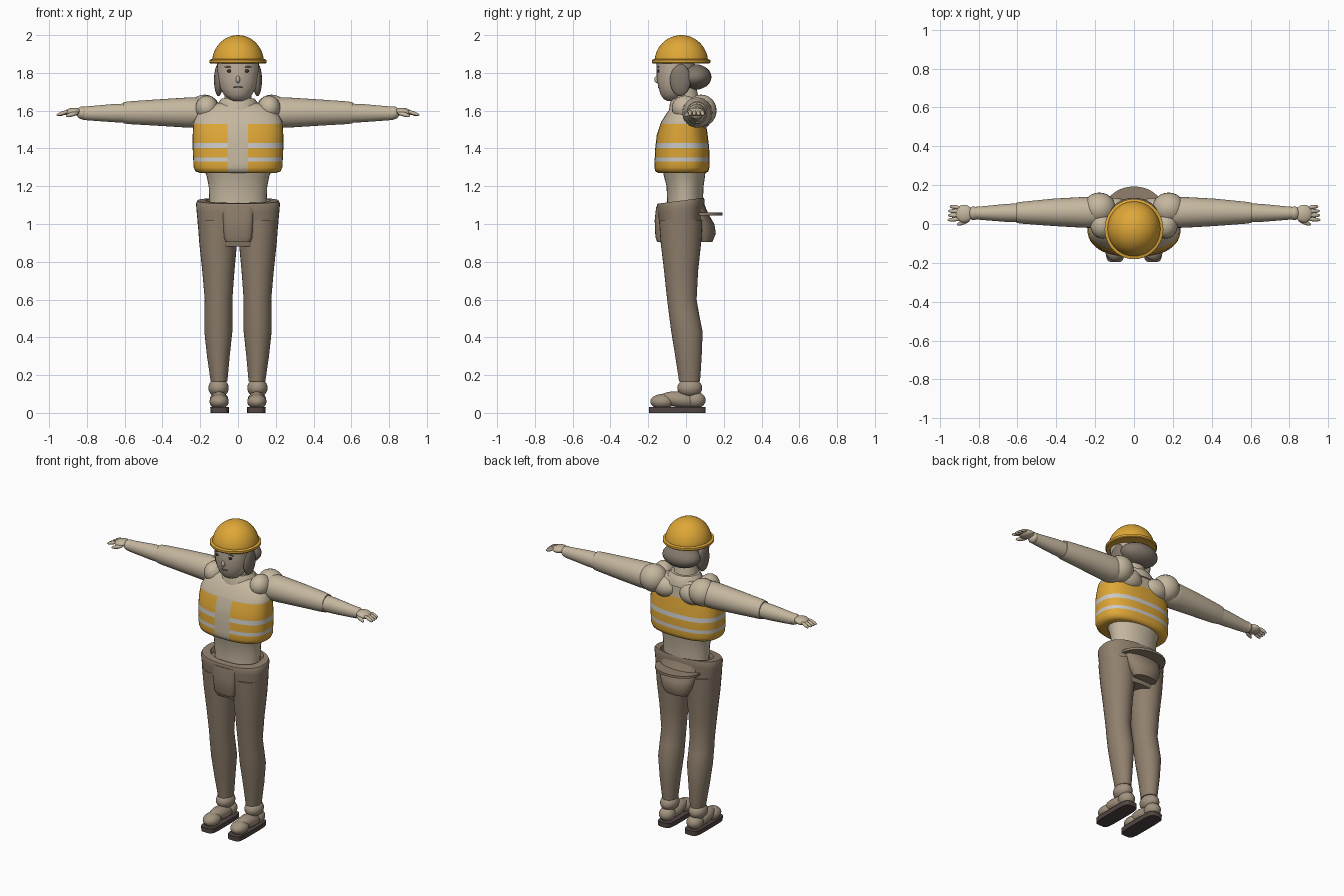
import bpy, bmesh, math
from mathutils import Vector, Matrix


def material(name, r, g, b):
    m = bpy.data.materials.new(name)
    m.diffuse_color = [(c / 255) ** 2.2 for c in (r, g, b)] + [1]
    return m


SKIN = material("warm_tan", 196, 182, 158)
FACE = material("face_beige", 190, 174, 156)
TROUSER = material("trouser_brown", 143, 127, 109)
HAIR = material("hair_grey_brown", 129, 118, 106)
ORANGE = material("safety_orange", 222, 166, 58)
SILVER = material("reflective_silver", 200, 200, 200)
SOLE = material("sole_dark", 82, 72, 68)
SHOE = material("shoe_taupe", 160, 145, 126)
DARK = material("eye_dark", 60, 50, 46)


def finish(bm, name, mats, angle=40):
    bmesh.ops.recalc_face_normals(bm, faces=bm.faces)
    me = bpy.data.meshes.new(name)
    bm.to_mesh(me)
    bm.free()
    for m in mats:
        me.materials.append(m)
    me.shade_smooth()
    me.set_sharp_from_angle(angle=math.radians(angle))
    ob = bpy.data.objects.new(name, me)
    bpy.context.collection.objects.link(ob)
    return ob


def loft_bm(rings, axis="z", seg=32, power=2.0):
    """Rings are (position, centre1, centre2, radius1, radius2)."""
    bm = bmesh.new()
    loops = []
    for t, c1, c2, r1, r2 in rings:
        loop = []
        for i in range(seg):
            a = math.tau * i / seg
            c, s = math.cos(a), math.sin(a)
            u = c1 + r1 * math.copysign(abs(c) ** (2 / power), c)
            v = c2 + r2 * math.copysign(abs(s) ** (2 / power), s)
            loop.append(bm.verts.new((u, v, t) if axis == "z" else (t, u, v)))
        loops.append(loop)
    for a, b in zip(loops, loops[1:]):
        for i in range(seg):
            j = (i + 1) % seg
            bm.faces.new((a[i], a[j], b[j], b[i]))
    bm.faces.new(loops[0])
    bm.faces.new(loops[-1])
    return bm


def loft(name, rings, mat, **kw):
    return finish(loft_bm(rings, **kw), name, [mat])


def ball(name, loc, size, mat, rot=(0, 0, 0), seg=24):
    bm = bmesh.new()
    bmesh.ops.create_uvsphere(bm, u_segments=seg, v_segments=seg // 2, radius=1)
    ob = finish(bm, name, [mat])
    ob.location, ob.scale, ob.rotation_euler = loc, size, rot
    return ob


def rod(name, a, b, r, mat):
    a, b = Vector(a), Vector(b)
    d = b - a
    ob = ball(name, (a + b) / 2, (r, r, d.length / 2 + r * .6), mat, seg=12)
    ob.rotation_euler = d.to_track_quat("Z", "Y").to_euler()
    return ob


# hard hat: dome and flat brim
dome = [(1.85, 0, -.025, .137, .142)]
for i in range(1, 13):
    a = math.pi / 2 * i / 12.15
    dome.append((1.855 + .145 * math.sin(a), 0, -.025, .137 * math.cos(a), .142 * math.cos(a)))
loft("hard_hat_dome", dome, ORANGE, seg=40)
loft("hard_hat_brim", [(1.85, 0, -.026, .146, .15), (1.855, 0, -.026, .151, .155),
     (1.868, 0, -.026, .151, .155), (1.873, 0, -.026, .14, .144)], ORANGE, seg=40)

# head
loft("head", [(1.652, 0, -.075, .025, .025), (1.662, 0, -.07, .05, .048), (1.685, 0, -.063, .075, .072),
     (1.72, 0, -.058, .095, .087), (1.76, 0, -.056, .105, .097), (1.81, 0, -.055, .11, .102),
     (1.86, 0, -.055, .11, .1)], FACE)
ball("hair_back", (0, .045, 1.778), (.125, .09, .068), HAIR)
ball("nose", (0, -.152, 1.765), (.012, .016, .02), FACE, seg=12)
ball("mouth", (0, -.141, 1.724), (.028, .008, .006), HAIR, seg=12)
for s in (-1, 1):
    ball("hair_side", (s * .103, -.03, 1.762), (.024, .055, .085), HAIR)
    ball("eye", (s * .045, -.146, 1.81), (.014, .006, .009), DARK, seg=12)
    ball("eyebrow", (s * .048, -.146, 1.832), (.023, .005, .004), HAIR, seg=12)

# neck and collar
loft("neck", [(1.58, 0, .01, .085, .08), (1.64, 0, 0, .075, .075), (1.72, 0, -.01, .068, .065)], SKIN)
loft("collar", [(1.6, 0, .01, .12, .10), (1.64, 0, .01, .105, .095), (1.664, 0, .005, .088, .08)], SKIN)

# torso with vest: cut at stripe heights, coloured by height and front gap
body = loft_bm([(1.27, 0, -.022, .2, .125), (1.278, 0, -.022, .225, .14), (1.30, 0, -.022, .235, .146),
                (1.40, 0, -.02, .24, .143), (1.47, 0, -.02, .24, .135), (1.54, 0, -.014, .235, .118),
                (1.59, 0, .0, .21, .1), (1.625, 0, .01, .165, .085), (1.64, 0, .015, .12, .07)],
               seg=48, power=2.5)
cuts = [((0, 0, z), (0, 0, 1)) for z in (1.33, 1.352, 1.402, 1.43, 1.53)]
cuts += [((x, 0, 0), (1, 0, 0)) for x in (-.055, .052)]
for co, no in cuts:
    bmesh.ops.bisect_plane(body, geom=body.verts[:] + body.edges[:] + body.faces[:],
                           plane_co=co, plane_no=no, dist=1e-5)
for f in body.faces:
    c = f.calc_center_median()
    if c.z > 1.53 or (-.055 < c.x < .052 and c.y < 0 and c.z > 1.272):
        f.material_index = 0
    else:
        f.material_index = 2 if 1.33 < c.z < 1.352 or 1.402 < c.z < 1.43 else 1
finish(body, "torso_vest", [SKIN, ORANGE, SILVER], 50)

# waist
loft("waist", [(1.08, 0, -.005, .15, .095), (1.13, 0, -.005, .152, .095), (1.2, 0, -.005, .155, .098),
     (1.25, 0, -.008, .165, .108), (1.29, 0, -.01, .18, .115)], SKIN)

# hips, with a waistband that rises toward the back
hips = loft_bm([(.88, 0, -.025, .17, .10), (.93, 0, -.027, .20, .113), (1.0, 0, -.028, .213, .118),
                (1.08, 0, -.028, .22, .124), (1.11, 0, -.028, .222, .127), (1.125, 0, -.028, .215, .123),
                (1.125, 0, -.01, .17, .105), (1.10, 0, -.01, .16, .10)], seg=40, power=2.4)
for v in hips.verts:
    if v.co.z > 1.05:
        v.co.z += .13 * (v.co.y + .015)
finish(hips, "trouser_hips", [TROUSER])

# front flap, rear pouch and thin rear shelf
loft("front_flap", [(.905, 0, -.125, .065, .028), (.93, 0, -.128, .075, .034), (1.02, 0, -.13, .08, .036),
     (1.09, 0, -.13, .085, .028)], TROUSER, power=3)
loft("rear_pouch", [(.905, 0, .10, .08, .04), (.95, 0, .095, .105, .063), (1.0, 0, .08, .12, .07),
     (1.05, 0, .07, .13, .05), (1.11, 0, .06, .13, .035)], TROUSER)
loft("rear_shelf", [(1.045, 0, .075, .15, .118), (1.06, 0, .075, .15, .118)], TROUSER, seg=40)

for s in (-1, 1):
    # trouser leg
    loft("trouser_leg", [(.165, s * .1, .018, .044, .055), (.19, s * .101, .018, .047, .058),
         (.3, s * .104, .013, .06, .07), (.43, s * .104, .005, .074, .083), (.52, s * .104, -.01, .074, .08),
         (.6, s * .103, -.022, .073, .078), (.75, s * .104, -.026, .085, .09),
         (.9, s * .105, -.027, .1, .107), (1.02, s * .107, -.028, .107, .115)], TROUSER)
    # shoe: ankle cuff, foot, toe, sole
    ball("ankle_cuff", (s * .103, .02, .132), (.054, .066, .05), SHOE)
    ball("shoe_heel", (s * .1, .05, .068), (.049, .054, .044), SHOE)
    ball("shoe_instep", (s * .1, -.03, .07), (.047, .11, .042), SHOE, rot=(-.12, 0, 0))
    ball("shoe_toe", (s * .1, -.125, .06), (.051, .064, .04), SHOE)
    loft("shoe_sole", [(0, s * .097, -.046, .049, .15), (.03, s * .097, -.046, .05, .15)], SOLE, power=5)

    # shoulder
    ball("shoulder", (s * .178, .08, 1.6), (.085, .082, .085), SKIN)
    ball("shoulder_blade", (s * .1, .075, 1.565), (.085, .06, .065), SKIN)
    ball("shoulder_front", (s * .165, -.005, 1.615), (.06, .07, .065), SKIN)

    # arm
    loft("upper_arm", [(s * .17, .06, 1.59, .07, .07), (s * .21, .06, 1.59, .08, .08),
         (s * .26, .06, 1.59, .079, .08), (s * .42, .06, 1.59, .07, .07), (s * .58, .058, 1.589, .056, .06),
         (s * .605, .058, 1.589, .052, .056)], SKIN, axis="x")
    loft("forearm", [(s * .58, .058, 1.587, .049, .051), (s * .66, .057, 1.587, .046, .048),
         (s * .77, .056, 1.586, .036, .039), (s * .82, .056, 1.586, .032, .035)], SKIN, axis="x")

    # hand
    ball("wrist", (s * .825, .055, 1.588), (.03, .035, .034), SKIN)
    ball("palm", (s * .875, .053, 1.593), (.045, .046, .022), SKIN, rot=(0, s * .12, 0))
    for i in range(4):
        y = .09 - i * .023
        x = .955 - (0, .002, .004, .012)[3 - i]
        rod("finger", (s * .9, .085 - i * .02, 1.596), (s * x, y, 1.578), .0105, SKIN)
    rod("thumb", (s * .85, .02, 1.588), (s * .905, -.002, 1.573), .012, SKIN)
